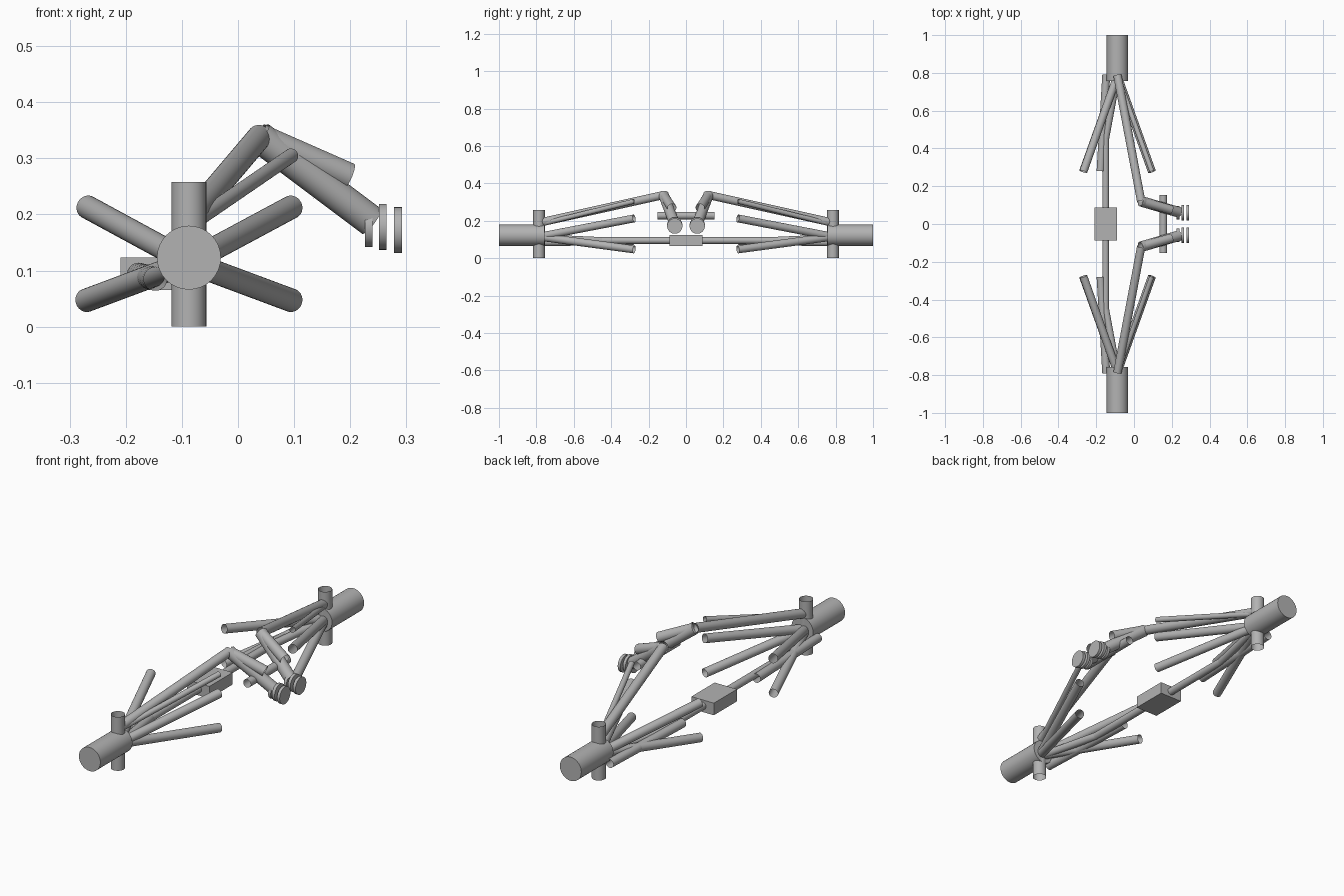
import bpy
import bmesh
from mathutils import Vector

old = bpy.data.objects.get("Cube")
if old:
    bpy.data.objects.remove(old, do_unlink=True)

GREY = (0.45, 0.45, 0.45, 1.0)
mat = bpy.data.materials.new("plain grey")
mat.use_nodes = True
mat.diffuse_color = GREY
mat.node_tree.nodes["Principled BSDF"].inputs["Base Color"].default_value = GREY


def finish(name, bm):
    mesh = bpy.data.meshes.new(name)
    bm.to_mesh(mesh)
    bm.free()
    mesh.materials.append(mat)
    obj = bpy.data.objects.new(name, mesh)
    bpy.context.scene.collection.objects.link(obj)
    bpy.ops.object.select_all(action="DESELECT")
    obj.select_set(True)
    bpy.context.view_layer.objects.active = obj
    bpy.ops.object.shade_smooth_by_angle(angle=0.6)
    return obj


def tube(name, start, end, radius, capped=False):
    """Cylinder between two points, open ended unless capped."""
    start, end = Vector(start), Vector(end)
    axis = end - start
    bm = bmesh.new()
    bmesh.ops.create_cone(bm, cap_ends=capped, segments=32, radius1=radius,
                          radius2=radius, depth=axis.length)
    obj = finish(name, bm)
    obj.location = (start + end) / 2
    obj.rotation_euler = axis.to_track_quat("Z", "Y").to_euler()
    return obj


HUB_X, HUB_Z, UP_Y = -0.0875, 0.123, 0.786
ROD = 0.021

for side, s in (("front", -1), ("rear", 1)):
    def part(name, a, b, r, capped=False):
        tube(f"{side}_{name}", (a[0], s * a[1], a[2]), (b[0], s * b[1], b[2]), r, capped)

    # Hub and upright
    part("hub", (HUB_X, 0.757, HUB_Z), (HUB_X, 1, HUB_Z), 0.057, True)
    part("upright", (HUB_X, UP_Y, 0), (HUB_X, UP_Y, 0.258), 0.031)

    # Four wishbone rods fanning out from the hub
    for label, x, z in (("upper_left", 0.095, 0.213), ("lower_left", 0.095, 0.047),
                        ("upper_right", -0.268, 0.213), ("lower_right", -0.27, 0.047)):
        part(label + "_wishbone", (HUB_X, UP_Y, 0.115), (x, 0.277, z), ROD)

    # Tie rod, steering shaft and thin upper link
    part("tie_rod", (-0.147, 0.79, 0.085), (-0.177, 0.28, 0.093), ROD)
    part("steering_shaft", (-0.15, 0, 0.095), (-0.15, 0.45, 0.095), 0.018)
    part("steering_link", (-0.15, 0.45, 0.095), (HUB_X, UP_Y, 0.11), 0.018)
    part("thin_link", (HUB_X, UP_Y, 0.18), (0.095, 0.277, 0.305), 0.013)

    # Pushrod, rocker and damper
    tip = (0.038, 0.12, 0.338)
    part("pushrod", (HUB_X, UP_Y, 0.19), tip, 0.022)
    part("rocker", tip, (0.197, 0.075, 0.268), 0.0245)
    part("damper", tip, (0.238, 0.062, 0.188), 0.028)

    # Spring discs
    for i, (x, z, r) in enumerate(((0.226, 0.177, 0.035), (0.251, 0.178, 0.041),
                                   (0.278, 0.172, 0.041))):
        part(f"spring_disc_{i + 1}", (x, 0.06, z), (x + 0.014, 0.06, z), r, True)

# Cross bar between the dampers
tube("cross_bar", (0.155, -0.153, 0.228), (0.155, 0.153, 0.228), 0.02)

# Steering box
bm = bmesh.new()
bmesh.ops.create_cube(bm, size=1)
bmesh.ops.scale(bm, vec=(0.119, 0.176, 0.058), verts=bm.verts)
finish("steering_box", bm).location = (-0.15, 0, 0.094)
